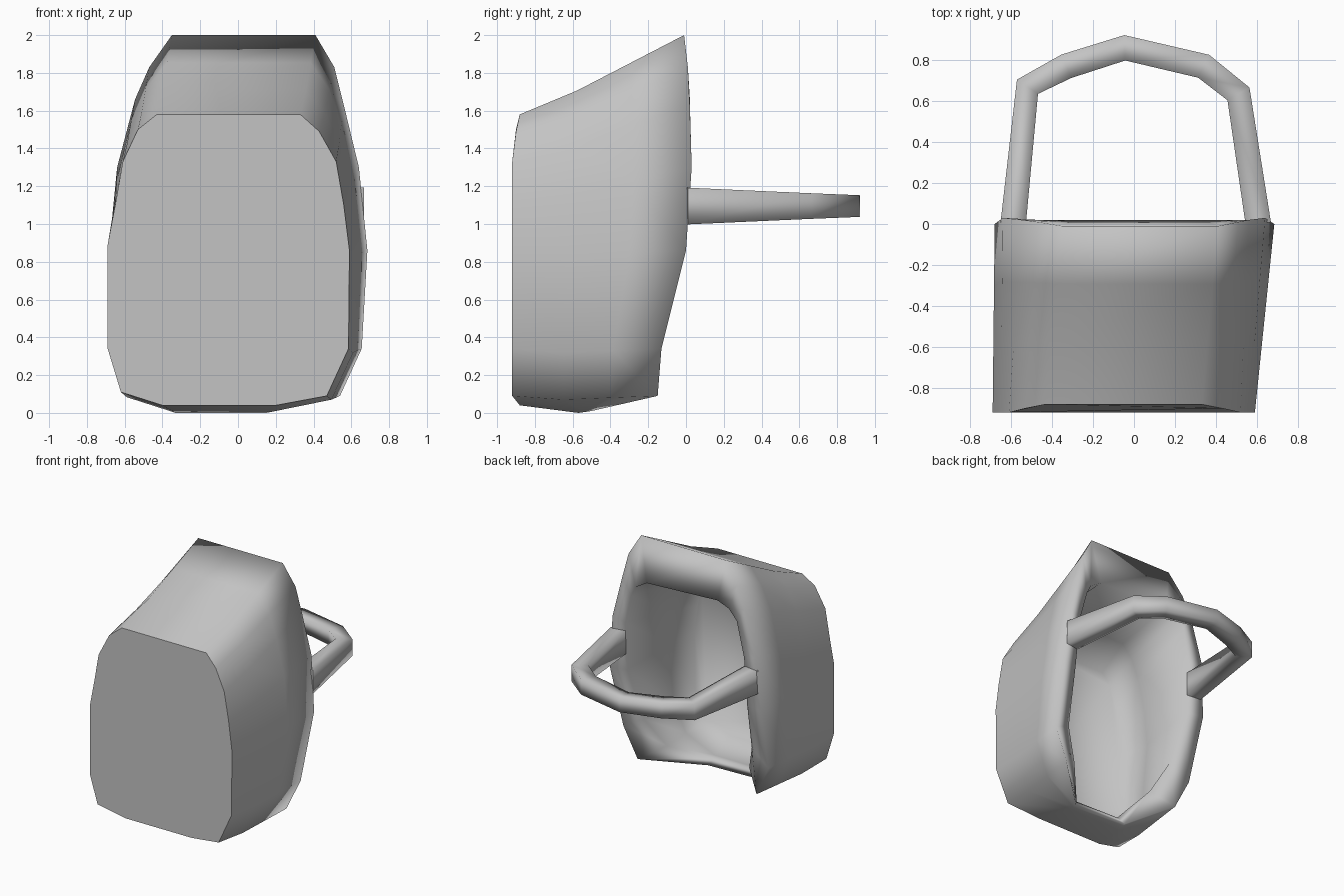
import bpy, bmesh, math
from mathutils import Vector

cube = bpy.data.objects.get("Cube")
if cube:
    bpy.data.objects.remove(cube)

grey = bpy.data.materials.new("plain grey")
grey.use_nodes = True
colour = (0.55, 0.55, 0.55, 1)
grey.diffuse_color = colour
grey.node_tree.nodes["Principled BSDF"].inputs["Base Color"].default_value = colour


def loft(name, rings, crisp_end):
    """Skin closed rings of equal length, smooth along the skin, and cap both ends."""
    bm = bmesh.new()
    loops = [[bm.verts.new(p) for p in ring] for ring in rings]
    n = len(loops[0])
    for a, b in zip(loops, loops[1:]):
        for i in range(n):
            j = (i + 1) % n
            bm.faces.new((a[i], a[j], b[j], b[i])).smooth = True
    for cap, crisp in ((loops[0][::-1], True), (loops[-1], crisp_end)):
        face = bm.faces.new(cap)
        face.smooth = not crisp
        for edge in face.edges:
            edge.smooth = not crisp
    bmesh.ops.recalc_face_normals(bm, faces=bm.faces)
    mesh = bpy.data.meshes.new(name)
    bm.to_mesh(mesh)
    bm.free()
    mesh.materials.append(grey)
    obj = bpy.data.objects.new(name, mesh)
    bpy.context.collection.objects.link(obj)


def vectors(*points):
    return [Vector(p) for p in points]


def blend(a, b, t):
    return [p.lerp(q, t) for p, q in zip(a, b)]


# Bucket lying on its side: base, rim and lip outlines, clockwise from top
base = vectors(
    (-.43, -.88, 1.58), (.33, -.88, 1.58), (.43, -.90, 1.49), (.52, -.92, 1.33),
    (.56, -.92, 1.10), (.59, -.92, .86), (.585, -.92, .34), (.47, -.92, .09),
    (.20, -.88, .04), (-.40, -.88, .04), (-.62, -.92, .11), (-.69, -.92, .34),
    (-.69, -.92, .89), (-.65, -.92, 1.10), (-.61, -.92, 1.33), (-.53, -.90, 1.50))
rim = vectors(
    (-.35, -.01, 2.0), (.41, -.01, 2.0), (.51, .01, 1.83), (.56, .02, 1.63),
    (.64, .03, 1.30), (.685, 0, .86), (.655, -.13, .34), (.54, -.15, .09),
    (.15, -.50, .01), (-.33, -.50, .02), (-.53, -.15, .09), (-.65, -.13, .34),
    (-.68, 0, .86), (-.64, .03, 1.30), (-.545, .02, 1.66), (-.47, .01, 1.83))
# The lip is deep along the top, narrower down the sides
lip = vectors(
    (-.30, .02, 1.67), (.34, .02, 1.64), (.44, .02, 1.58), (.48, .02, 1.50),
    (.54, .01, 1.26), (.55, -.03, .86), (.50, -.17, .42), (.36, -.27, .20),
    (.12, -.53, .06), (-.28, -.53, .07), (-.38, -.27, .22), (-.48, -.16, .45),
    (-.53, -.03, .86), (-.53, .01, 1.26), (-.47, .02, 1.55), (-.40, .02, 1.63))

# Belly ring sags to the ground along the underside
belly = [p - Vector((0, 0, .02)) for p in blend(base, rim, .35)]
belly[8] = Vector((.15, -.57, 0))
belly[9] = Vector((-.33, -.57, 0))
shoulder = blend(belly, rim, .5)


def inset(ring, centre_z, scale, dy):
    """Shrink a ring about the middle and shift it in depth."""
    return [Vector((p.x * scale, p.y + dy, centre_z + (p.z - centre_z) * scale))
            for p in ring]


inner_belly = inset(belly, .85, .92, 0)
inner_floor = inset(base, .82, .90, .05)
loft("bucket", [base, belly, shoulder, rim, lip, inner_belly, inner_floor], False)

# Carrying handle: a tapering bent bar of square section
path = vectors(*[(x, y, 1.095) for x, y in (
    (-.59, 0), (-.52, .67), (-.33, .77), (-.045, .86),
    (.34, .77), (.51, .635), (.607, 0))])
bar = []
for i, p in enumerate(path):
    before = (p - path[max(i - 1, 0)]).normalized()
    after = (path[min(i + 1, len(path) - 1)] - p).normalized()
    along = (before + after).normalized()
    side = Vector((along.y, -along.x, 0))
    wide = .062
    high = .057 + .04 * (1 - p.y / .86)
    bar.append([p + side * wide * a + Vector((0, 0, high * b))
                for a, b in ((1, 1), (-1, 1), (-1, -1), (1, -1))])
loft("handle", bar, True)
